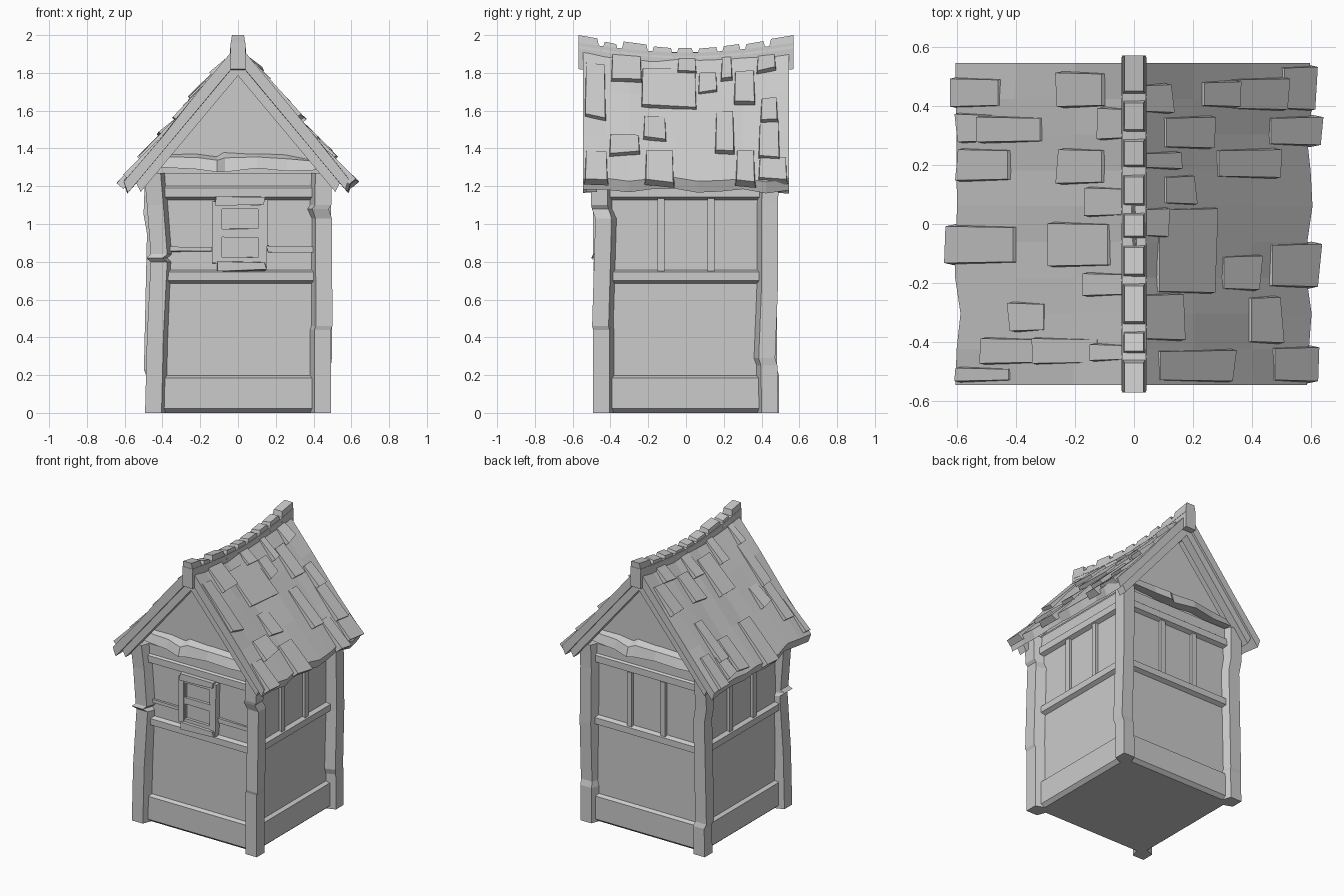
import bpy, bmesh, math, random
from mathutils import Vector, Matrix

random.seed(4)


def loft(name, rings, turn=0):
    """Solid through rings of equal point count, optionally turned about z."""
    bm = bmesh.new()
    rot = Matrix.Rotation(turn, 3, 'Z')
    vs = [[bm.verts.new(rot @ Vector(p)) for p in r] for r in rings]
    n = len(vs[0])
    for a, b in zip(vs, vs[1:]):
        for i in range(n):
            bm.faces.new((a[i], a[(i + 1) % n], b[(i + 1) % n], b[i]))
    bm.faces.new(vs[0])
    bm.faces.new(vs[-1])
    bmesh.ops.recalc_face_normals(bm, faces=bm.faces[:])
    me = bpy.data.meshes.new(name)
    bm.to_mesh(me)
    bm.free()
    ob = bpy.data.objects.new(name, me)
    bpy.context.collection.objects.link(ob)
    return ob


def rect(x0, x1, y0, y1, z):
    return [(x0, y0, z), (x1, y0, z), (x1, y1, z), (x0, y1, z)]


def box(name, x0, x1, y0, y1, z0, z1, turn=0, j=0.0):
    r = lambda v: v + random.uniform(-j, j)
    loft(name, [[(r(x), y, r(z)) for x, y, z in rect(x0, x1, y0, y1, z)] for z in (z0, z1)], turn)


def band(name, steps):
    loft(name, [rect(-h, h, -h, h, z) for z, h in steps])


# Walls with gables
loft("walls", [[(-.43, y, 0), (.43, y, 0), (.43, y, 1.29), (0, y, 1.80), (-.43, y, 1.29)] for y in (-.43, .43)])

# Horizontal bands round the walls
band("skirting", [(0, .43), (.022, .455), (.185, .455), (.197, .43)])
band("middle_rail", [(.685, .43), (.70, .458), (.745, .458), (.757, .43)])
band("top_rail", [(1.128, .43), (1.142, .458), (1.19, .458), (1.2, .445), (1.27, .445)])

# Wall studs on the back and both sides
for side, turn in (("right", math.pi / 2), ("back", math.pi), ("left", -math.pi / 2)):
    for x in (-.132, .132):
        box("stud_" + side, x - .019, x + .019, -.45, -.42, .75, 1.135, turn)

# Corner posts: L-backed section, with crooked offsets (z, dx, dy) outward
posts = {
    (-1, -1): [(0, 0, 0), (.4, -.01, 0), (.8, -.03, -.01), (.82, -.005, .01), (.84, -.03, 0), (1.1, -.01, 0), (1.27, .005, .01)],
    (1, -1): [(0, 0, 0), (.44, 0, .0), (.46, .008, .005), (1.03, .005, -.012), (1.08, -.012, .006), (1.1, .002, .01), (1.27, .005, .01)],
    (1, 1): [(0, 0, -.005), (.25, 0, -.008), (.29, .005, -.02), (.7, .004, -.004), (1.1, .0, -.005), (1.27, .002, 0)],
    (-1, 1): [(0, 0, 0), (.2, -.005, 0), (.23, .006, -.01), (.95, -.01, -.01), (1.05, .008, -.008), (1.27, 0, 0)],
}
section = [(.492, .492), (.405, .492), (.38, .425), (.38, .38), (.425, .38), (.492, .405)]
for (sx, sy), path in posts.items():
    loft("corner_post", [[(sx * (u + dx), sy * (v + dy), z) for u, v in section] for z, dx, dy in path])

# Crooked tie beams under each gable: x, bottom, top, depth
tie = [(-.41, 1.30, 1.37, .48), (-.22, 1.29, 1.375, .49), (-.11, 1.275, 1.36, .515), (-.07, 1.275, 1.385, .49),
       (.1, 1.295, 1.375, .50), (.26, 1.28, 1.37, .485), (.41, 1.285, 1.34, .48)]
for name, turn in (("front", 0), ("back", math.pi)):
    loft("tie_beam_" + name, [[(x, -.42, a), (x, -d, a), (x, -d + .02, (a + b) / 2 + .02), (x, -.42, b)]
                              for x, a, b, d in tie], turn)

# Front window with crooked frame, crossbar and side rails
box("window_back", -.10, .13, -.45, -.42, .77, 1.12)
box("window_jamb", -.135, -.092, -.475, -.42, .79, 1.12, 0, .004)
box("window_jamb", .115, .155, -.475, -.42, .77, 1.13, 0, .004)
box("window_header", -.12, .14, -.487, -.42, 1.1, 1.143, 0, .006)
box("window_sill", -.115, .145, -.49, -.42, .755, .80, 0, .006)
for z0, z1 in ((.80, .825), (.93, .975), (1.08, 1.1)):
    box("window_crossbar", -.095, .12, -.47, -.42, z0, z1, 0, .003)
box("window_side_bar", -.095, -.085, -.468, -.42, .8, 1.1)
box("window_side_bar", .105, .118, -.468, -.42, .8, 1.1)
for x0, x1 in ((-.39, -.14), (.155, .4)):
    box("front_rail", x0, x1, -.447, -.42, .852, .882, 0, .006)


# Roof surface, sagging toward the middle of the ridge
def roof(s, x, y, h):
    sag = .04 * (1 - (y / .55) ** 2) * max(0, 1 - x / .6)
    return (s * (x + .768 * h), y, 1.945 - 1.2 * x - sag + .64 * h)


for s in (-1, 1):
    # Roof slab with an uneven eave
    rings = []
    for i in range(10):
        y = -.545 + 1.09 * i / 9
        e = random.uniform(-.018, .008)
        xs = (0, .2, .4, .6 + e)
        mid = [roof(s, x, y, random.uniform(-.004, .008)) for x in xs]
        rings.append(mid + [roof(s, x + .02 * (x > .5), y, -.052) for x in reversed(xs)])
    loft("roof_slab", rings)
    # Rake boards below the slab at both gables
    for y in (-.5, .5):
        loft("rake_board", [[(s * x, y + d, z) for x, z in ((0, 1.90), (.55, 1.24), (.515, 1.17), (0, 1.785))]
                            for d in (-.03, .03)])

# Raised shingles: y range, x at lower end, x at upper end
left = [(.39, .50, .61, .45), (.39, .52, .24, .1), (.27, .38, .58, .48), (.27, .37, .5, .31), (.28, .40, .1, .03),
        (.14, .26, .58, .42), (.13, .26, .24, .1), (.02, .13, .14, .03), (-.14, 0, .62, .4), (-.15, .01, .26, .08),
        (-.25, -.16, .15, .03), (-.37, -.26, .4, .3), (-.48, -.38, .5, .31), (-.48, -.38, .32, .12),
        (-.47, -.4, .12, .03), (-.54, -.48, .58, .42)]
right = [(.37, .48, .11, .03), (.38, .5, .5, .33), (.39, .49, .34, .23), (.26, .37, .61, .46), (.25, .37, .25, .1),
         (.18, .25, .14, .03), (.06, .17, .19, .1), (.15, .26, .47, .28), (-.05, .06, .1, .03), (-.24, .06, .26, .08),
         (-.22, -.06, .61, .46), (-.23, -.1, .41, .3), (-.40, -.23, .15, .03), (-.41, -.24, .48, .39),
         (-.54, -.42, .32, .08), (-.54, -.41, .6, .47), (.38, .54, .6, .5)]
for s, tiles in ((-1, left), (1, right)):
    for y0, y1, xl, xh in tiles:
        j = lambda: random.uniform(-.008, .008)
        low, high = random.uniform(.024, .036), random.uniform(.006, .014)
        xa, xb = xl + j(), xl + j()
        loft("shingle", [
            [roof(s, xh, y0 + .008, -.02), roof(s, xh, y1 - .008, -.02), roof(s, xh, y1 - .012, high), roof(s, xh, y0 + .012, high)],
            [roof(s, xa, y0, -.02), roof(s, xb, y1, -.02), roof(s, xb, y1 - .008, low), roof(s, xa, y0 + .008, low)]])


# Ridge beam and its row of cap tiles
def ridge(y):
    return 1.905 + .055 * min(1, abs(y) / .57) ** 1.6


loft("ridge_beam", [[(-.04, y, ridge(y) - .14), (.04, y, ridge(y) - .14), (.04, y, ridge(y)), (-.04, y, ridge(y))]
                    for y in (-.57, -.42, -.25, -.08, .08, .25, .42, .57)])
cuts = [-.57, -.45, -.35, -.19, -.06, .05, .18, .30, .43, .57]
for a, b in zip(cuts, cuts[1:]):
    e = .04 if abs(a + b) > .9 else random.uniform(.022, .04)
    t = .0 if e == .04 else .018
    ya, yb = (a if a == -.57 else a + .02), (b if b == .57 else b - .02)
    loft("ridge_cap", [
        [(-.042, a + .004, ridge(a) - .03), (.042, a + .004, ridge(a) - .03),
         (.042, b - .004, ridge(b) - .03), (-.042, b - .004, ridge(b) - .03)],
        [(-.032, ya, ridge(a) + e - t / 2), (.032, ya, ridge(a) + e),
         (.032, yb, ridge(b) + e), (-.032, yb, ridge(b) + e - t / 2)]])
